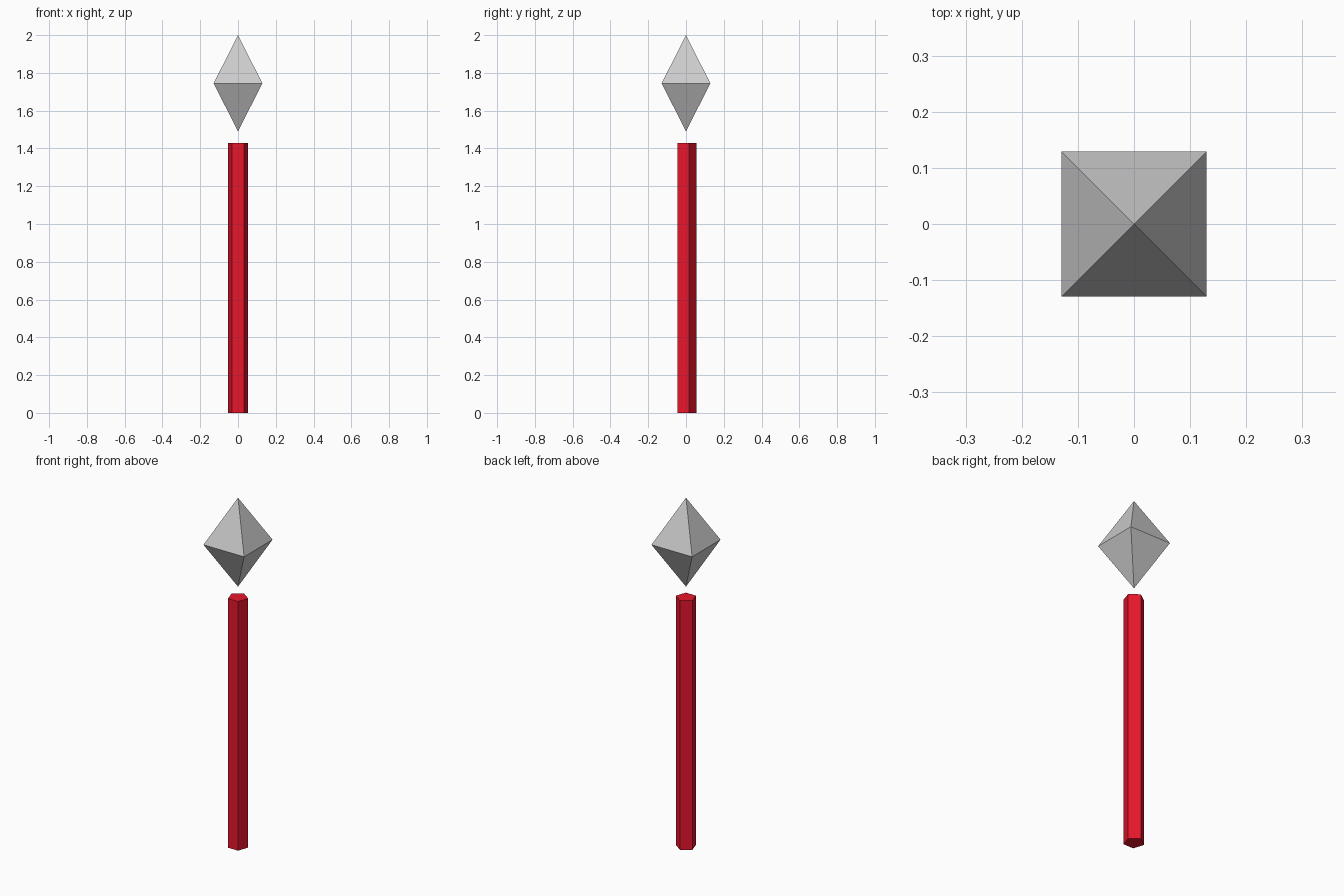
import bpy
from math import sin, cos, pi

if "Cube" in bpy.data.objects:
    bpy.data.objects.remove(bpy.data.objects["Cube"])

POLE_RADIUS, POLE_TOP = 0.055, 1.43
TIP_HALF, TIP_LOW, TIP_MID, TIP_HIGH = 0.129, 1.49, 1.745, 2.0


def add_mesh(name, verts, faces):
    mesh = bpy.data.meshes.new(name)
    mesh.from_pydata(verts, [], faces)
    obj = bpy.data.objects.new(name, mesh)
    bpy.context.collection.objects.link(obj)
    return obj


def ring(sides, radius, z, start):
    angles = [start + 2 * pi * i / sides for i in range(sides)]
    return [(radius * cos(a), radius * sin(a), z) for a in angles]


# Five-sided pole, one edge facing the back and a flat side facing the front
n = 5
pole = add_mesh(
    "pole",
    ring(n, POLE_RADIUS, 0, pi / 2) + ring(n, POLE_RADIUS, POLE_TOP, pi / 2),
    [(i, (i + 1) % n, n + (i + 1) % n, n + i) for i in range(n)]
    + [tuple(reversed(range(n))), tuple(range(n, 2 * n))],
)
red = bpy.data.materials.new("red")
red.diffuse_color = (0.8, 0.008, 0.025, 1)
red.use_nodes = True
red.node_tree.nodes["Principled BSDF"].inputs["Base Color"].default_value = red.diffuse_color
pole.data.materials.append(red)

# Floating four-sided double pyramid above the pole
add_mesh(
    "floating_tip",
    ring(4, TIP_HALF * 2 ** 0.5, TIP_MID, pi / 4) + [(0, 0, TIP_HIGH), (0, 0, TIP_LOW)],
    [(i, (i + 1) % 4, 4) for i in range(4)] + [((i + 1) % 4, i, 5) for i in range(4)],
)
